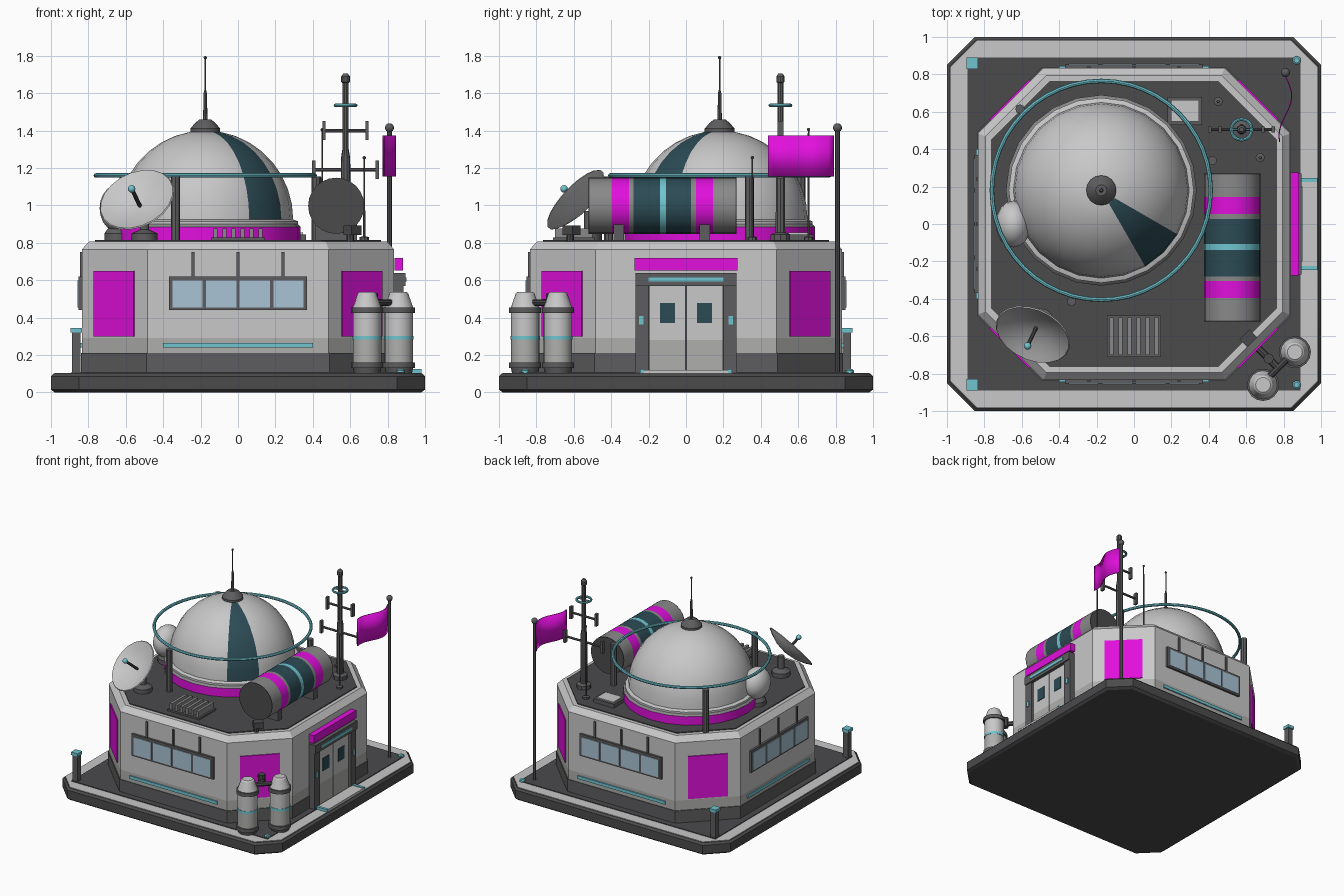
import bpy, bmesh, math
from mathutils import Matrix, Vector

if "Cube" in bpy.data.objects:
    bpy.data.objects.remove(bpy.data.objects["Cube"])


def material(name, *rgb):
    m = bpy.data.materials.new(name)
    m.use_nodes = True
    m.diffuse_color = (*rgb, 1)
    m.node_tree.nodes["Principled BSDF"].inputs["Base Color"].default_value = (*rgb, 1)
    return m


LIGHT = material("light grey", .58, .58, .58)
DUSTY = material("dusty grey", .43, .43, .42)
MID = material("mid grey", .25, .25, .25)
STEEL = material("steel grey", .11, .11, .115)
DARK = material("dark grey", .07, .07, .073)
PINK = material("magenta", .75, .005, .72)
TEAL = material("teal", .16, .56, .63)
NAVY = material("dark teal", .025, .07, .09)
GLASS = material("window blue", .40, .55, .66)
made = []


def finish(name, bm, mats, matrix=None):
    bmesh.ops.recalc_face_normals(bm, faces=bm.faces)
    me = bpy.data.meshes.new(name)
    bm.to_mesh(me)
    bm.free()
    for m in mats:
        me.materials.append(m)
    ob = bpy.data.objects.new(name, me)
    if matrix:
        ob.matrix_world = matrix
    bpy.context.collection.objects.link(ob)
    made.append(ob)
    return ob


def loft(name, rings, colours, matrix=None, capped=True):
    """Skin a stack of rings; one colour per band."""
    mats = list(dict.fromkeys(colours))
    bm = bmesh.new()
    rows = [[bm.verts.new(p) for p in ring] for ring in rings]
    n = len(rows[0])
    for a, b, c in zip(rows, rows[1:], colours):
        for i in range(n):
            j = (i + 1) % n
            bm.faces.new((a[i], a[j], b[j], b[i])).material_index = mats.index(c)
    if capped:
        bm.faces.new(rows[0]).material_index = mats.index(colours[0])
        bm.faces.new(rows[-1]).material_index = mats.index(colours[-1])
    return finish(name, bm, mats, matrix)


def lathe(name, profile, colours, at=(0, 0, 0), axis=(0, 0, 1), segs=16, capped=True):
    """Spin (radius, height) points about an axis."""
    if not isinstance(colours, list):
        colours = [colours] * (len(profile) - 1)
    turn = [2 * math.pi * i / segs for i in range(segs)]
    rings = [[(r * math.cos(t), r * math.sin(t), z) for t in turn] for r, z in profile]
    rot = Vector((0, 0, 1)).rotation_difference(Vector(axis)).to_matrix().to_4x4()
    return loft(name, rings, colours, Matrix.Translation(at) @ rot, capped)


def rod(name, a, b, r, mat, segs=8):
    d = Vector(b) - Vector(a)
    return lathe(name, [(r, 0), (r, d.length)], mat, a, d.normalized(), segs)


def octagon(half, corner, z):
    q = [(half, -corner), (half, corner), (corner, half), (-corner, half)]
    return [(x, y, z) for x, y in q + [(-x, -y) for x, y in q]]


def box(name, at, size, mat, turn=0):
    """Box, optionally carried round the z axis by a turn in degrees."""
    bm = bmesh.new()
    bmesh.ops.create_cube(bm, size=1, matrix=Matrix.Translation(at) @ Matrix.Diagonal((*size, 1)))
    return finish(name, bm, [mat], Matrix.Rotation(math.radians(turn), 4, 'Z'))


def ball(name, at, size, mat, segs=12):
    bm = bmesh.new()
    bmesh.ops.create_uvsphere(bm, u_segments=segs, v_segments=segs // 2 + 2, radius=1,
                              matrix=Matrix.Translation(at) @ Matrix.Diagonal((*size, 1)))
    return finish(name, bm, [mat])


def torus(name, at, R, r, mat, segs=48):
    sect = [(R + r * math.cos(t * math.pi / 4), r * math.sin(t * math.pi / 4)) for t in range(9)]
    return lathe(name, sect, mat, at, segs=segs, capped=False)


# Ground slab and main building
loft("base_slab", [octagon(.98, .84, 0), octagon(1, .85, .015), octagon(1, .85, .085),
                   octagon(.985, .845, .1)], [DARK] * 3)
loft("base_rim", [octagon(.98, .84, .095), octagon(.98, .84, .104)], [LIGHT])
box("base_deck", (0, 0, .1), (1.78, 1.78, .02), DARK)
loft("building_wall", [octagon(.84, .49, .1), octagon(.84, .49, .21), octagon(.835, .485, .21),
                       octagon(.835, .485, .29), octagon(.835, .485, .765), octagon(.795, .468, .808)],
     [STEEL, STEEL, DUSTY, LIGHT, LIGHT])
loft("roof_deck", [octagon(.765, .45, .79), octagon(.765, .45, .815)], [DARK])

# Windowed walls: front, left-hand and back
for name, turn in (("front", 0), ("side", -90), ("back", 180)):
    box(name + "_window_frame", (0, -.84, .53), (.74, .025, .18), STEEL, turn)
    for i in range(4):
        box(name + "_window_pane", (-.27 + .18 * i, -.851, .527), (.162, .012, .145), GLASS, turn)
    for x in (-.24, 0, .24):
        box(name + "_wall_rib", (x, -.838, .685), (.015, .015, .13), STEEL, turn)
    box(name + "_light_strip", (0, -.838, .253), (.8, .014, .025), TEAL, turn)
for turn in (45, 135, 225, 315):
    box("corner_panel", (0, -.935, .475), (.3, .014, .35), PINK, turn)

# Entrance on the right-hand wall
for s in (-1, 1):
    box("door_post", (.855, .235 * s, .37), (.06, .07, .52), STEEL)
    box("door_leaf_top", (.85, .1 * s, .425), (.035, .194, .29), LIGHT)
    box("door_leaf_base", (.85, .1 * s, .195), (.035, .194, .17), DUSTY)
    box("door_window", (.868, .1 * s, .425), (.008, .08, .105), NAVY)
    box("door_lamp", (.887, .24 * s, .385), (.01, .025, .045), TEAL)
    box("step_edge", (.93, .235 * s, .113), (.1, .022, .025), TEAL)
box("door_back", (.84, 0, .34), (.03, .41, .46), DARK)
box("door_lintel", (.86, 0, .603), (.07, .54, .07), STEEL)
box("door_light", (.896, 0, .603), (.008, .4, .022), TEAL)
box("door_sign", (.86, 0, .685), (.045, .55, .065), PINK)
box("door_step", (.93, 0, .11), (.1, .46, .02), LIGHT)

# Dome with a glazed wedge
DX, DY = -.175, .18
lathe("dome_base", [(.51, .8), (.51, .885), (.495, .9), (.495, .915), (.47, .925)],
      [PINK, MID, LIGHT, LIGHT], (DX, DY, 0), segs=24)
arc = [math.radians(10 * i) for i in range(9)]
dome = lathe("dome", [(.47 * math.cos(a), .925 + .475 * math.sin(a)) for a in arc],
             LIGHT, (DX, DY, 0), segs=24)
dome.data.materials.append(NAVY)
for f in dome.data.polygons:
    angle = math.degrees(math.atan2(f.center.y, f.center.x))
    if len(f.vertices) == 4 and -60 < angle < -30:
        f.material_index = 1
lathe("dome_cap", [(.08, 1.385), (.08, 1.41), (.055, 1.44), (.03, 1.46)], STEEL, (DX, DY, 0))
lathe("dome_spire", [(.012, 1.45), (.009, 1.6), (.004, 1.62), (.004, 1.79)], STEEL, (DX, DY, 0), segs=8)
ball("spire_tip", (DX, DY, 1.79), (.009,) * 3, STEEL, 8)
torus("halo_ring", (DX, DY, 1.16), .585, .012, TEAL)
for deg in (15, 135, 255):
    c, s = math.cos(math.radians(deg)), math.sin(math.radians(deg))
    rod("halo_post", (DX + .615 * c, DY + .615 * s, .8), (DX + .615 * c, DY + .615 * s, 1.155), .025, STEEL)

# Small radome and dish
ball("radome", (-.645, 0, .985), (.095, .125, .125), LIGHT, 16)
lathe("radome_stand", [(.07, .8), (.07, .85), (.04, .89)], STEEL, (-.645, 0, 0), segs=12)
aim = Vector((-.32, -.69, .65)).normalized()
rim = Vector((-.54, -.59, 1.03))
lathe("dish", [(.02, -.062), (.1, -.05), (.17, -.022), (.21, 0), (.205, .006), (.165, -.012), (.1, -.038),
               (.02, -.05)], LIGHT, rim, aim, 20)
rod("dish_feed", rim - .05 * aim, rim + .085 * aim, .011, DARK)
ball("dish_feed_tip", rim + .09 * aim, (.02,) * 3, TEAL)
lathe("dish_stand", [(.07, .8), (.07, .85), (.025, .87), (.025, .97)], STEEL, (-.5, -.52, 0), segs=12)

# Striped tank lying on the roof
ends = [-.515, -.395, -.305, -.28, -.14, -.107, .027, .053, .145, .265]
stripes = [MID, PINK, MID, NAVY, TEAL, NAVY, MID, PINK, MID]
lathe("roof_tank", [(.15, y) for y in ends], stripes, (.525, 0, .998), (0, 1, 0), 24)
for y in (-.518, .268):
    rod("roof_tank_end", (.525, y - .003, .998), (.525, y + .003, .998), .15, DARK, 24)
for y in (-.36, .1):
    box("roof_tank_saddle", (.525, y, .855), (.22, .055, .1), STEEL)

# Mast with crossbars
MX, MY = .575, .505
lathe("mast", [(.055, .8), (.055, .845), (.027, .855), (.025, 1.25), (.017, 1.3), (.017, 1.655), (.023, 1.66),
               (.023, 1.69), (.012, 1.705)], STEEL, (MX, MY, 0), segs=10)
for z, w in ((1.19, .17), (1.4, .115)):
    rod("mast_crossbar", (MX - w, MY, z), (MX + w, MY, z), .009, STEEL)
    for s in (-1, 1):
        box("crossbar_end", (MX + s * w, MY, z), (.018, .03, .1), STEEL)
torus("mast_ring", (MX, MY, 1.535), .055, .009, TEAL, 20)
rod("mast_ring_spoke", (MX - .05, MY, 1.535), (MX + .05, MY, 1.535), .006, TEAL)
for x, y, top in ((.675, .355, 1.255), (.45, .655, 1.405)):
    lathe("whip_aerial", [(.025, .8), (.025, .83), (.006, .835), (.004, top)], STEEL, (x, y, 0), segs=8)
    ball("whip_tip", (x, y, top), (.009,) * 3, STEEL, 8)

# Roof hatch, vent and spotlight
box("hatch_frame", (.272, .605, .825), (.185, .15, .04), STEEL)
box("hatch_lid", (.272, .605, .848), (.15, .115, .012), LIGHT)
box("vent_tray", (0, -.6, .818), (.29, .22, .02), STEEL)
for i in range(6):
    box("vent_slat", (-.12 + .048 * i, -.6, .85), (.022, .2, .055), MID)
rod("spotlight_stand", (.6, -.62, .8), (.6, -.62, .85), .02, DARK)
box("spotlight", (0, -.865, .868), (.075, .06, .05), DARK, 45)

# Corner tanks and their feed pipe
tank = [(.07, .1), (.076, .13), (.086, .13), (.086, .16), (.076, .16), (.076, .283), (.079, .283), (.079, .303),
        (.076, .303), (.076, .425), (.086, .425), (.086, .455), (.076, .455), (.05, .53), (.04, .538)]
paint = [STEEL] * 4 + [DUSTY] + [TEAL] * 3 + [LIGHT] + [STEEL] * 3 + [LIGHT] * 2
for x, y in ((.86, -.685), (.69, -.86)):
    lathe("corner_tank", tank, paint, (x, y, 0))
rod("feed_pipe", (.65, -.65, .48), (.765, -.765, .48), .02, DARK)
rod("feed_manifold", (.82, -.72, .48), (.72, -.82, .48), .018, DARK)
rod("feed_valve", (.72, -.72, .45), (.72, -.72, .53), .028, DARK)

# Corner markers
for y in (-.86, .86):
    box("marker_post", (-.865, y, .21), (.045, .045, .22), STEEL)
    box("marker_cap", (-.865, y, .332), (.06, .06, .025), TEAL)
    lathe("ground_lamp", [(.022, .1), (.022, .118), (.014, .124)], TEAL, (.87, y + .015 * (y > 0), 0), segs=12)

# Flag
rod("flag_pole", (.81, .81, .1), (.81, .81, 1.41), .013, STEEL)
ball("flag_pole_knob", (.81, .81, 1.415), (.024,) * 3, STEEL)
bm = bmesh.new()
rows = []
for i in range(13):
    t = i / 12
    x = .812 + .034 * math.sin(t * 5.2)
    rows.append([bm.verts.new((x, .79 - .35 * t, z)) for z in (1.155, 1.375)])
for a, b in zip(rows, rows[1:]):
    bm.faces.new((a[0], b[0], b[1], a[1]))
flag = finish("flag", bm, [PINK])
flag.modifiers.new("thickness", 'SOLIDIFY').thickness = .006

# Smooth the round parts, keep edges sharp
for ob in made:
    ob.select_set(True)
bpy.context.view_layer.objects.active = made[0]
bpy.ops.object.shade_smooth_by_angle(angle=math.radians(32))
